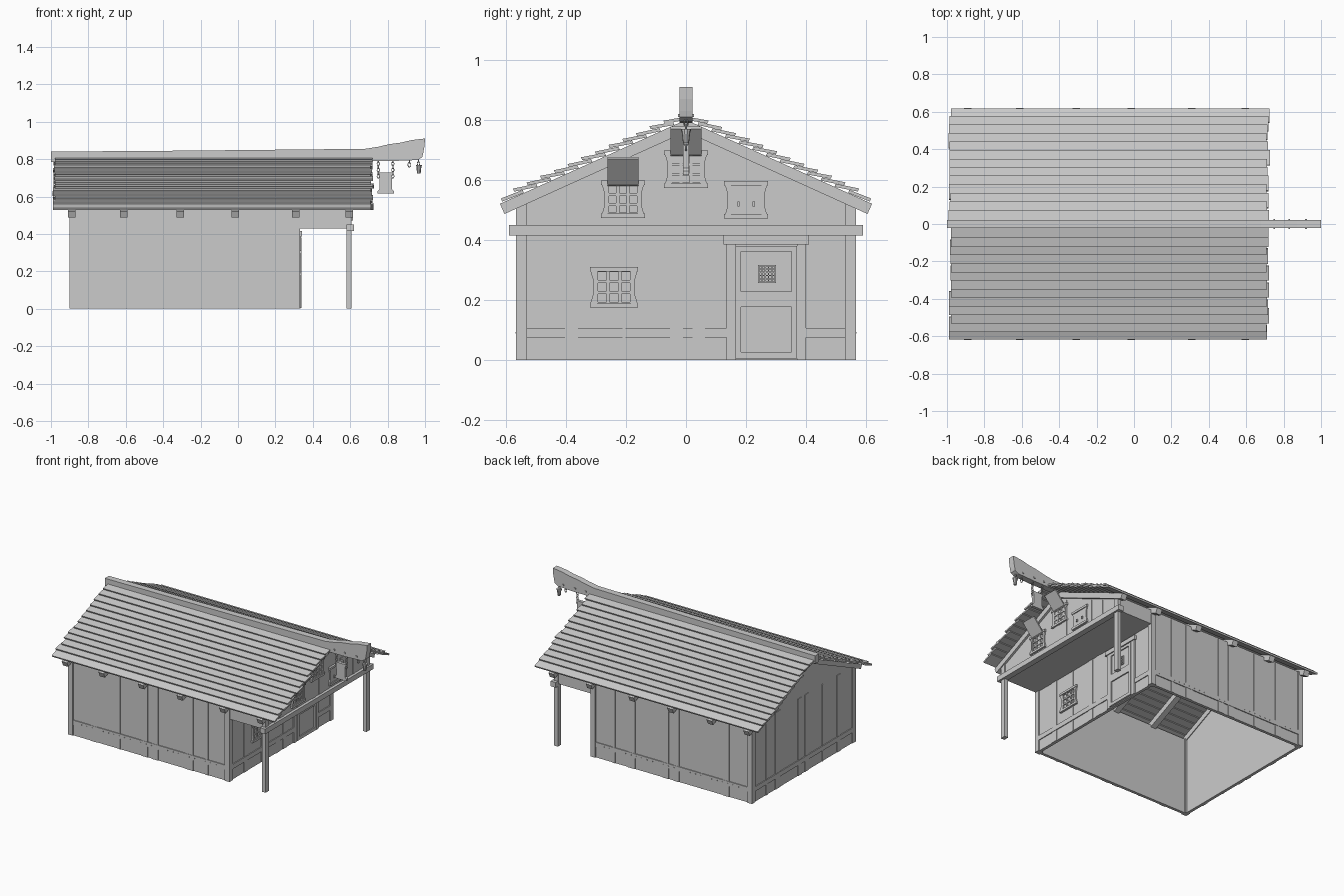
import bpy, bmesh, math, random
from mathutils import Vector, Matrix

if "Cube" in bpy.data.objects:
    bpy.data.objects.remove(bpy.data.objects["Cube"])

random.seed(4)
A = math.radians(24.3)          # roof pitch
RIDGE = 0.80                    # rafter top at the ridge


def finish(name, bm):
    bmesh.ops.recalc_face_normals(bm, faces=bm.faces)
    me = bpy.data.meshes.new(name)
    bm.to_mesh(me)
    bm.free()
    ob = bpy.data.objects.new(name, me)
    bpy.context.collection.objects.link(ob)
    return ob


def add_prism(bm, pts, axis, a, b):
    """Extrude a 2D outline along an axis from a to b."""
    def co(p, t):
        return {'x': (t, p[0], p[1]), 'y': (p[0], t, p[1]), 'z': (p[0], p[1], t)}[axis]
    lo = [bm.verts.new(co(p, a)) for p in pts]
    hi = [bm.verts.new(co(p, b)) for p in pts]
    n = len(pts)
    bm.faces.new(lo)
    bm.faces.new(hi[::-1])
    for i in range(n):
        bm.faces.new((lo[i], lo[(i + 1) % n], hi[(i + 1) % n], hi[i]))


def prism(name, pts, axis, a, b):
    bm = bmesh.new()
    add_prism(bm, pts, axis, a, b)
    return finish(name, bm)


def boxes(name, items):
    """Each item: x0, x1, y0, y1, z0, z1."""
    bm = bmesh.new()
    for x0, x1, y0, y1, z0, z1 in items:
        add_prism(bm, [(x0, y0), (x1, y0), (x1, y1), (x0, y1)], 'z', z0, z1)
    return finish(name, bm)


def slope(u, n, s):
    """Point on the roof section: u down the slope, n off it, s = side."""
    return (s * (u * math.cos(A) + n * math.sin(A)),
            RIDGE - u * math.sin(A) + n * math.cos(A))


# Walls, open at the floor
def gable(z0, w=0.56):
    return [(-w, z0), (w, z0), (w, 0.535), (0, 0.79), (-w, 0.535)]


for s, nm in ((-1, 'front'), (1, 'back')):
    y0, y1 = sorted((s * 0.54, s * 0.56))
    boxes('side_wall_' + nm, [(-0.895, 0.325, y0, y1, 0, 0.53), (0.325, 0.6, y0, y1, 0.43, 0.53)])
prism('rear_gable_wall', gable(0), 'x', -0.895, -0.875)
prism('upper_gable_wall', gable(0.44), 'x', 0.58, 0.6)
boxes('porch_wall', [(0.305, 0.325, -0.56, 0.56, 0, 0.44)])
boxes('porch_ceiling', [(0.305, 0.6, -0.55, 0.55, 0.43, 0.442)])

# Corner posts, porch posts and cross beam
corner, porch = [], []
for s in (-1, 1):
    y0, y1 = sorted((s * 0.53, s * 0.567))
    corner += [(-0.9, -0.863, y0, y1, 0, 0.53), (0.295, 0.332, y0, y1, 0, 0.5)]
    porch.append((0.58, 0.608, y0, y1, 0, 0.52))
boxes('corner_posts', corner)
boxes('porch_posts', porch)
boxes('porch_beam', [(0.58, 0.62, -0.59, 0.59, 0.415, 0.45)])

# Vertical boards, base rail and nails
boards, rails, nails = [], [], []
fr = [(.12, .16), (.30, .31), (.45, .49), (.52, .56), (.74, .79), (.87, .89)]
for a, b in fr:
    xa, xb = -0.863 + a * 1.158, -0.863 + b * 1.158
    ya, yb = -0.53 + a * 1.06, -0.53 + b * 1.06
    for s in (-1, 1):
        y0, y1 = sorted((s * 0.56, s * 0.564))
        boards.append((xa, xb, y0, y1, 0, 0.52))
    boards.append((-0.899, -0.895, ya, yb, 0, 0.53))
    if yb < 0.13:
        boards.append((0.325, 0.328, ya, yb, 0, 0.43))
    boards.append((0.6, 0.603, ya, yb, 0.45, 0.75 - 0.45 * max(abs(ya), abs(yb))))
for s in (-1, 1):
    y0, y1 = sorted((s * 0.56, s * 0.566))
    rails.append((-0.863, 0.295, y0, y1, 0.075, 0.107))
    y0, y1 = sorted((s * 0.566, s * 0.568))
    for i in range(28):
        x = -0.84 + i * 0.041
        nails.append((x, x + 0.005, y0, y1, 0.089, 0.094))
rails += [(-0.901, -0.895, -0.53, 0.53, 0.075, 0.107),
          (0.325, 0.331, -0.53, 0.135, 0.075, 0.107), (0.325, 0.331, 0.4, 0.53, 0.075, 0.107)]
boxes('wall_boards', boards)
boxes('base_rails', rails)
boxes('rail_nails', nails)

# Rafters
bm = bmesh.new()
for x in (-0.89, -0.61, -0.31, -0.015, 0.31, 0.595):
    for s in (-1, 1):
        y_apex = [(0, RIDGE), (0, RIDGE - 0.04)]
        add_prism(bm, [y_apex[0], slope(0.68, 0, s), slope(0.68, -0.037, s), y_apex[1]],
                  'x', x - 0.02, x + 0.02)
finish('rafters', bm)

# Lapped roof planks with uneven ends
for s, nm in ((-1, 'front'), (1, 'back')):
    bm = bmesh.new()
    for i in range(13):
        u = 0.67 - 0.05 * i
        top = max(u - 0.078, 0)
        h = 0.004 if i == 0 else 0.018 + random.uniform(-.002, .002)
        pts = [slope(top, 0, s), slope(u, h, s), slope(u, h + 0.011, s), slope(top, 0.011, s)]
        add_prism(bm, pts, 'x', -0.984 + random.uniform(-.008, .008), 0.716 + random.uniform(-.008, .01))
    finish('roof_planks_' + nm, bm)

# Carved ridge beam
prism('ridge_beam', [(-1, 0.785), (0.83, 0.79), (0.96, 0.795), (0.985, 0.81), (0.99, 0.83), (0.997, 0.87),
                     (1, 0.91), (0.93, 0.902), (0.87, 0.888), (0.81, 0.88), (0.75, 0.866), (0.68, 0.855),
                     (0.4, 0.852), (-0.3, 0.845), (-1, 0.84)], 'y', -0.022, 0.022)
boxes('beam_pegs', [(x, x + 0.01, -0.027, 0.027, 0.81, 0.82) for x in (0.745, 0.825, 0.915)])


# Latticed windows with lintel, sill and flared stiles
def window(name, x, y, z, w=0.13, h=0.125, lattice=True):
    bm = bmesh.new()
    hw, hh = w / 2, h / 2

    def bx(y0, y1, z0, z1, d):
        add_prism(bm, [(y0, z0), (y1, z0), (y1, z1), (y0, z1)], 'x', x, x + d)
    for sz in (-1, 1):
        z0, z1 = sorted((z + sz * hh, z + sz * (hh - 0.015)))
        bx(y - hw - 0.008, y + hw + 0.008, z0, z1, 0.014)
    for s in (-1, 1):
        add_prism(bm, [(y + s * hw * k, z + hh * t) for k, t in
                       ((1.08, -.8), (.97, -.4), (.97, .4), (1.08, .8), (.78, .8), (.78, -.8))],
                  'x', x, x + 0.01)
    iw, ih = hw * 0.8, hh - 0.013
    if lattice:
        for k in range(4):
            t = -1 + 2 * k / 3
            bx(y + t * iw - .005, y + t * iw + .005, z - ih, z + ih, 0.007)
            bx(y - iw, y + iw, z + t * ih - .005, z + t * ih + .005, 0.008)
    else:
        bx(y - iw, y + iw, z - ih, z + ih, 0.008)
        for d in (-.025, .025):
            bx(y + d - .004, y + d + .004, z - .022, z - .005, 0.016)
            bx(y + d - .003, y + d + .003, z + .05, z + .056, 0.012)
    finish(name, bm)


def open_shutter(name, x, y, z):
    prism(name, [(x, z), (x + 0.075, z + 0.09), (x + 0.067, z + 0.097), (x - 0.004, z + 0.008)],
          'y', y - 0.052, y + 0.052)


window('gable_window_left', 0.6, -0.21, 0.535)
window('gable_window_middle', 0.6, 0.0, 0.635)
window('gable_window_right', 0.6, 0.2, 0.533, lattice=False)
window('porch_window', 0.325, -0.24, 0.243, 0.145, 0.135)
open_shutter('shutter_left', 0.61, -0.21, 0.58)
open_shutter('shutter_middle', 0.61, 0.0, 0.68)

# Door: slab, stiles and rails around two panels, small grille
X = 0.325
boxes('door', [(X, X + .006, .165, .37, .005, .38),
               (X, X + .014, .165, .183, .005, .38), (X, X + .014, .352, .37, .005, .38),
               (X, X + .014, .183, .352, .362, .38), (X, X + .014, .183, .352, .177, .228),
               (X, X + .014, .183, .352, .005, .027)])
boxes('door_grille', [(X, X + .012, .24 + .011 * i, .244 + .011 * i, .257, .315) for i in range(6)] +
      [(X, X + .013, .24, .299, .257 + .011 * i, .261 + .011 * i) for i in range(6)])
boxes('door_frame', [(X, X + .009, .135, .165, 0, .385), (X, X + .009, .37, .40, 0, .385),
                     (X, X + .016, .125, .41, .385, .415)])

# Hanging sign board
prism('sign_board', [(0.755, 0.728), (0.825, 0.728), (0.823, 0.64), (0.833, 0.63), (0.833, 0.616),
                     (0.747, 0.616), (0.747, 0.63), (0.757, 0.64)], 'y', -0.01, 0.01)


# Chains of flattened links
def chain(name, x, z0, z1, n):
    bm = bmesh.new()
    step = (z1 - z0) / n
    for k in range(n):
        R, r, rings = step * 0.6, 0.003, []
        turn = Matrix.Rotation(math.pi / 2 * (k % 2), 4, 'Z')
        for i in range(10):
            a = 2 * math.pi * i / 10
            ring = []
            for j in range(5):
                b = 2 * math.pi * j / 5
                q = R + r * math.cos(b)
                p = turn @ Vector((0.65 * q * math.cos(a), r * math.sin(b), q * math.sin(a)))
                ring.append(bm.verts.new(p + Vector((x, 0, z0 + (k + .5) * step))))
            rings.append(ring)
        for i in range(10):
            for j in range(5):
                r0, r1 = rings[i], rings[(i + 1) % 10]
                bm.faces.new((r0[j], r1[j], r1[(j + 1) % 5], r0[(j + 1) % 5]))
    finish(name, bm)


chain('sign_chain_left', 0.75, 0.70, 0.80, 6)
chain('sign_chain_right', 0.828, 0.70, 0.80, 6)
chain('hook_link', 0.916, 0.76, 0.80, 2)
chain('bucket_link', 0.965, 0.768, 0.80, 2)

# Small hanging bucket with rim
bm = bmesh.new()
for r1, r2, d, z in ((0.010, 0.015, 0.042, 0.744), (0.017, 0.017, 0.007, 0.766)):
    bmesh.ops.create_cone(bm, cap_ends=True, segments=10, radius1=r1, radius2=r2, depth=d,
                          matrix=Matrix.Translation((0.967, 0, z)))
finish('hanging_bucket', bm)
